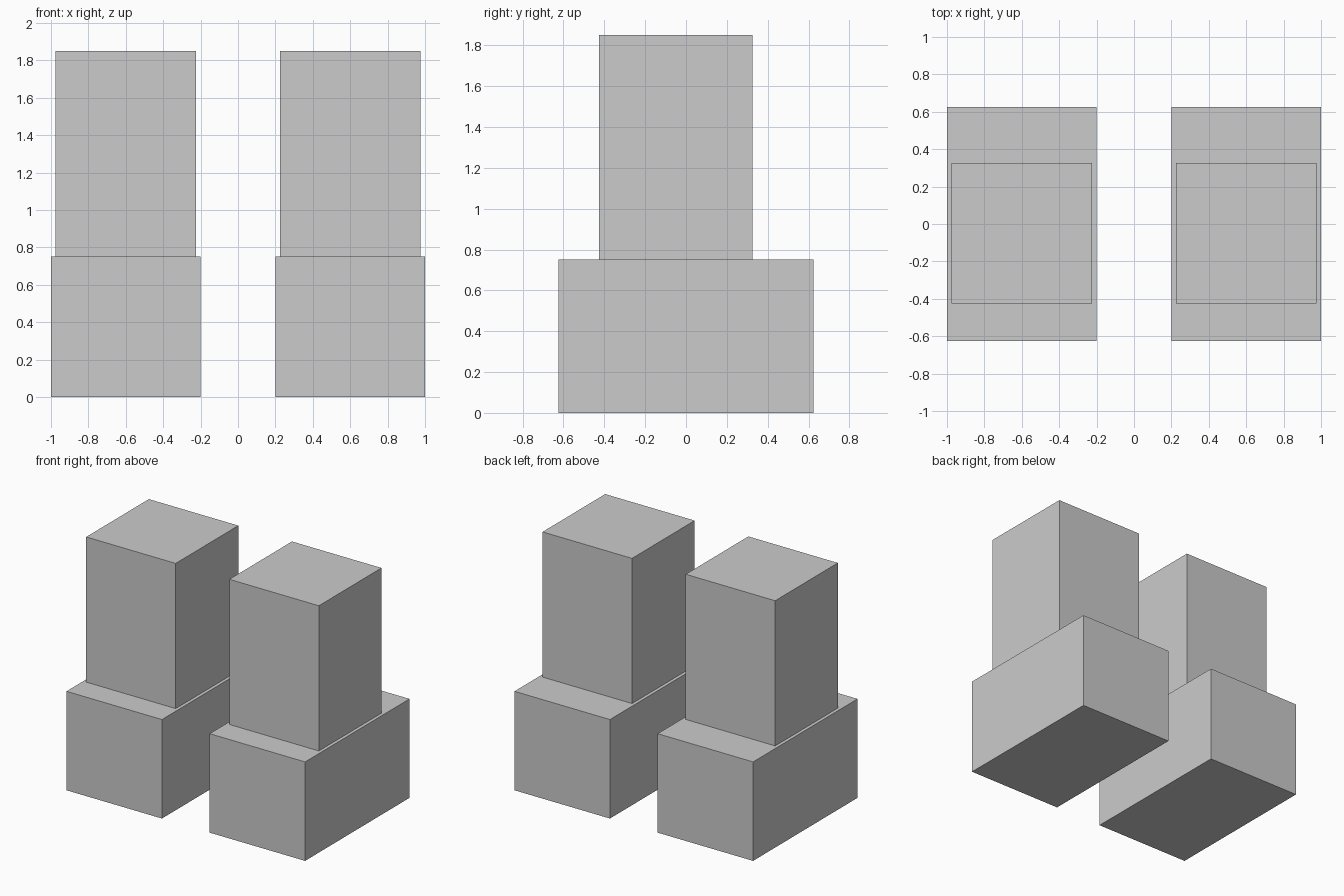
import bpy

if "Cube" in bpy.data.objects:
    bpy.data.objects.remove(bpy.data.objects["Cube"])


def box(name, x, y, z):
    """Axis-aligned box from (min, max) ranges."""
    bpy.ops.mesh.primitive_cube_add(
        size=1, location=[(a + b) / 2 for a, b in (x, y, z)])
    ob = bpy.context.object
    ob.name = name
    ob.scale = [b - a for a, b in (x, y, z)]
    bpy.ops.object.transform_apply(location=False, rotation=False, scale=True)
    return ob


for side, s in (("left", -1), ("right", 1)):
    # Wide foot block on the ground
    box(f"{side}_foot", sorted((s * 0.2, s * 1.0)), (-0.625, 0.625), (0, 0.75))
    # Narrower square shaft standing on the foot
    box(f"{side}_shaft", sorted((s * 0.225, s * 0.975)), (-0.425, 0.325), (0.75, 1.85))
